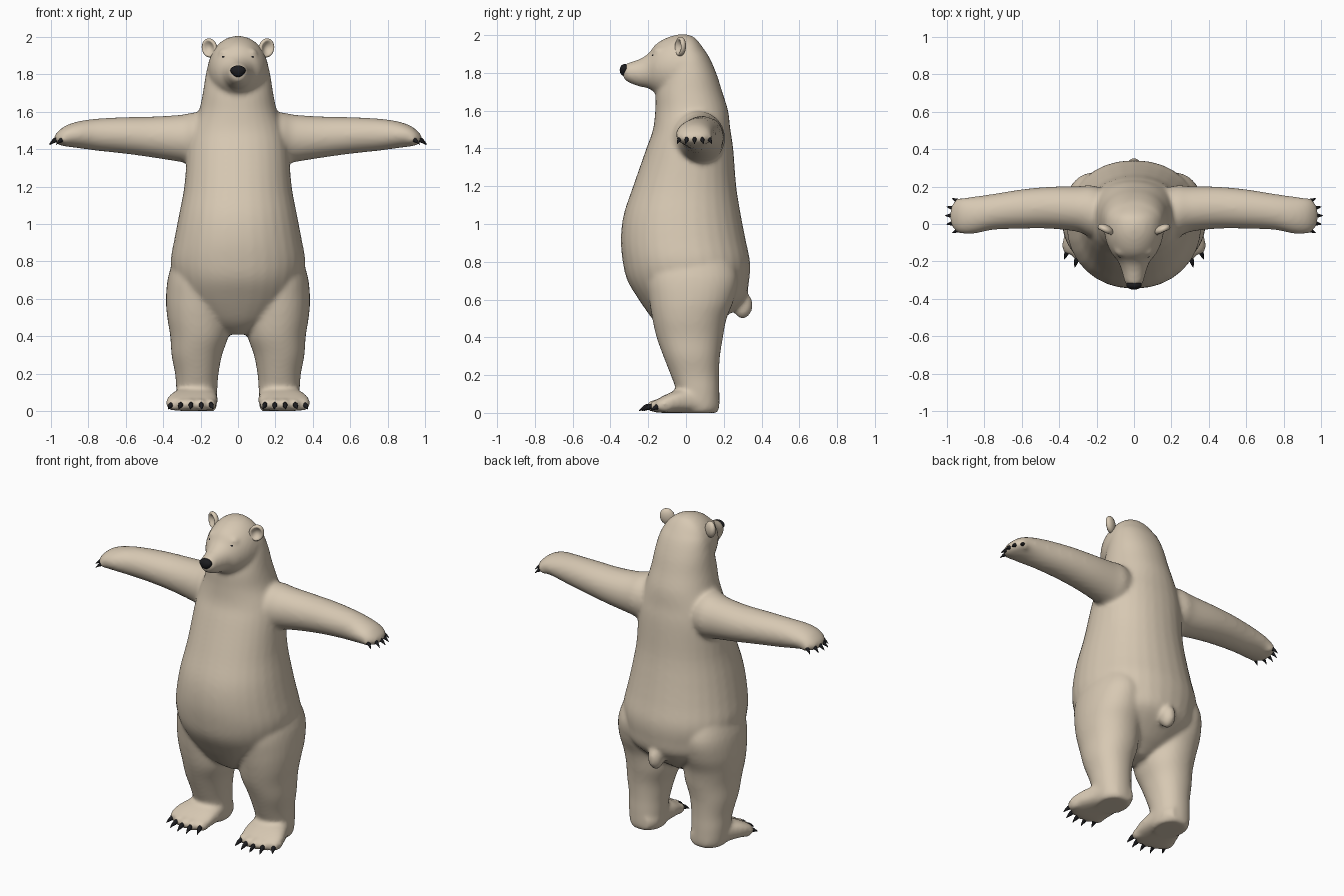
import bpy, bmesh, math
from mathutils import Vector, Matrix

cube = bpy.data.objects.get("Cube")
if cube:
    bpy.data.objects.remove(cube, do_unlink=True)


def material(name, rgb, rough):
    m = bpy.data.materials.new(name)
    m.use_nodes = True
    m.diffuse_color = (*rgb, 1)
    b = m.node_tree.nodes["Principled BSDF"]
    b.inputs["Base Color"].default_value = (*rgb, 1)
    b.inputs["Roughness"].default_value = rough
    return m


FUR = material("cream fur", (0.68, 0.58, 0.45), 0.8)
BLACK = material("black", (0.012, 0.012, 0.014), 0.5)


def spline(p, steps=4):
    """Smooth the ring list with Catmull-Rom interpolation."""
    p = [Vector(q) for q in p]
    out = []
    for i in range(len(p) - 1):
        a, b, c, d = p[max(i - 1, 0)], p[i], p[i + 1], p[min(i + 2, len(p) - 1)]
        for s in range(steps):
            t = s / steps
            out.append(0.5 * (2 * b + (c - a) * t + (2 * a - 5 * b + 4 * c - d) * t**2
                              + (3 * b - a - 3 * c + d) * t**3))
    return out + [p[-1]]


def loft(bm, axis, rings, sides=(1,), power=1.0, seg=32):
    """Rings are (position on axis, centre a, centre b, radius a, radius b)."""
    for side in sides:
        loops = []
        for t, a, b, ra, rb in spline(rings):
            loop = []
            for k in range(seg):
                c, s = math.cos(math.tau * k / seg), math.sin(math.tau * k / seg)
                u = a + ra * math.copysign(abs(c)**power, c)
                v = b + rb * math.copysign(abs(s)**power, s)
                x, y, z = {"x": (t, u, v), "y": (u, t, v), "z": (u, v, t)}[axis]
                loop.append(bm.verts.new((x * side, y, z)))
            loops.append(loop)
        faces = [bm.faces.new(loops[0]), bm.faces.new(loops[-1])]
        for l, m in zip(loops, loops[1:]):
            for k in range(seg):
                n = (k + 1) % seg
                faces.append(bm.faces.new((l[k], l[n], m[n], m[k])))
        bmesh.ops.recalc_face_normals(bm, faces=faces)


def ball(bm, centre, radii, sides=(1,), turn=0.0):
    for side in sides:
        x, y, z = centre
        bmesh.ops.create_uvsphere(
            bm, u_segments=24, v_segments=16, radius=1,
            matrix=Matrix.Translation((x * side, y, z))
            @ Matrix.Rotation(turn * side, 4, "Z") @ Matrix.Diagonal((*radii, 1)))


def finish(name, bm, mat):
    me = bpy.data.meshes.new(name)
    bm.to_mesh(me)
    bm.free()
    me.materials.append(mat)
    ob = bpy.data.objects.new(name, me)
    bpy.context.collection.objects.link(ob)
    for p in me.polygons:
        p.use_smooth = True
    return ob


BOTH = (1, -1)
bm = bmesh.new()
# torso and neck
loft(bm, "z", [
    (0.41, 0, 0.00, 0.05, 0.07), (0.45, 0, 0.00, 0.14, 0.13), (0.50, 0, 0.01, 0.21, 0.19),
    (0.60, 0, 0.03, 0.31, 0.28), (0.70, 0, 0.012, 0.345, 0.322), (0.80, 0, 0.002, 0.36, 0.337),
    (0.92, 0, -0.015, 0.34, 0.33), (1.05, 0, -0.02, 0.315, 0.31), (1.20, 0, -0.007, 0.287, 0.273),
    (1.40, 0, 0.02, 0.27, 0.23), (1.50, 0, 0.03, 0.25, 0.205), (1.60, 0, 0.03, 0.21, 0.193),
    (1.70, 0, 0.017, 0.188, 0.175), (1.80, 0, 0.015, 0.172, 0.145), (1.90, 0, 0.005, 0.145, 0.108),
    (1.97, 0, -0.01, 0.09, 0.06)], power=0.93)
# head and muzzle
loft(bm, "y", [
    (-0.335, 0, 1.805, 0.025, 0.03), (-0.31, 0, 1.802, 0.05, 0.05), (-0.25, 0, 1.80, 0.066, 0.072),
    (-0.20, 0, 1.81, 0.086, 0.092), (-0.16, 0, 1.822, 0.118, 0.13), (-0.10, 0, 1.825, 0.147, 0.162),
    (-0.03, 0, 1.825, 0.16, 0.18), (0.04, 0, 1.82, 0.155, 0.172), (0.10, 0, 1.79, 0.13, 0.13)])
# arms
loft(bm, "x", [
    (0.10, 0.05, 1.45, 0.12, 0.13), (0.22, 0.065, 1.455, 0.14, 0.142), (0.30, 0.08, 1.457, 0.122, 0.127),
    (0.45, 0.087, 1.464, 0.112, 0.110), (0.60, 0.08, 1.473, 0.105, 0.098), (0.75, 0.065, 1.477, 0.096, 0.086),
    (0.85, 0.048, 1.477, 0.099, 0.072), (0.92, 0.043, 1.470, 0.094, 0.056),
    (0.96, 0.045, 1.460, 0.075, 0.036), (0.98, 0.045, 1.457, 0.04, 0.015)], BOTH)
# legs
loft(bm, "z", [
    (0.00, 0.215, 0.065, 0.09, 0.10), (0.03, 0.217, 0.065, 0.104, 0.112), (0.12, 0.22, 0.062, 0.11, 0.115),
    (0.20, 0.22, 0.047, 0.116, 0.128), (0.30, 0.22, 0.03, 0.135, 0.15), (0.40, 0.207, 0.02, 0.155, 0.176),
    (0.50, 0.212, 0.018, 0.166, 0.197), (0.60, 0.215, 0.03, 0.17, 0.225),
    (0.72, 0.215, 0.035, 0.158, 0.24), (0.85, 0.20, 0.03, 0.13, 0.20)], BOTH, 0.93)
# feet and toe bumps
loft(bm, "y", [
    (0.17, 0.21, 0.05, 0.06, 0.045), (0.12, 0.213, 0.055, 0.096, 0.055), (0.02, 0.225, 0.065, 0.115, 0.065),
    (-0.06, 0.24, 0.058, 0.132, 0.058), (-0.12, 0.25, 0.045, 0.135, 0.045),
    (-0.16, 0.25, 0.035, 0.12, 0.033)], BOTH, 0.75)
TOES = [(0.148, -0.155), (0.198, -0.178), (0.25, -0.180), (0.302, -0.165), (0.35, -0.125)]
for x, y in TOES:
    ball(bm, (x, y + 0.015, 0.036), (0.031, 0.045, 0.034), BOTH)
# finger bumps
FINGERS = [(0.935, -0.025, -0.45), (0.962, 0.008, -0.2), (0.968, 0.045, 0), (0.96, 0.082, 0.2),
           (0.935, 0.115, 0.45)]
for x, y, turn in FINGERS:
    ball(bm, (x - 0.02, y, 1.452), (0.04, 0.02, 0.026), BOTH, turn)
# tail and brows
ball(bm, (0, 0.30, 0.57), (0.045, 0.053, 0.072))
ball(bm, (0.07, -0.142, 1.915), (0.035, 0.03, 0.022), BOTH)
body = finish("body", bm, FUR)
remesh = body.modifiers.new("fuse", "REMESH")
remesh.mode = "VOXEL"
remesh.voxel_size = 0.012
remesh.use_smooth_shade = True
relax = body.modifiers.new("relax", "SMOOTH")
relax.factor = 0.5
relax.iterations = 9

# ears, hollowed at the front
for side, label in ((1, "left"), (-1, "right")):
    bm = bmesh.new()
    ball(bm, (0, 0, 0), (0.044, 0.026, 0.052))
    for v in bm.verts:
        r = math.hypot(v.co.x / 0.044, v.co.z / 0.052)
        if v.co.y < 0 and r < 0.8:
            v.co.y += 0.034 * (1 - (r / 0.8)**2)
    bm.transform(Matrix.Translation((0.152 * side, -0.03, 1.94))
                 @ Matrix.Rotation(0.45 * side, 4, "Z") @ Matrix.Rotation(0.3 * side, 4, "Y"))
    finish(label + "_ear", bm, FUR)

# nose, wider at the top
bm = bmesh.new()
ball(bm, (0, 0, 0), (0.04, 0.026, 0.032))
for v in bm.verts:
    v.co.x *= 1 + 9 * min(v.co.z, 0.01)
bm.transform(Matrix.Translation((0, -0.325, 1.815)))
finish("nose", bm, BLACK)

# eyes
bm = bmesh.new()
ball(bm, (0.073, -0.168, 1.892), (0.015, 0.012, 0.009), BOTH, 0.5)
finish("eyes", bm, BLACK)


def claw(bm, base, heading, length, width, droop):
    """Tapered, down-curved claw; heading is its angle in the xy plane."""
    new = bmesh.ops.create_uvsphere(bm, u_segments=10, v_segments=8, radius=1,
                                    matrix=Matrix.Rotation(math.pi / 2, 4, "Y"))["verts"]
    for v in new:
        t = (v.co.x + 1) / 2
        taper = width * (1.3 - t)
        v.co = Vector((t * length, v.co.y * taper, v.co.z * taper * 1.2 - droop * t * t))
    bmesh.ops.transform(bm, verts=new, matrix=Matrix.Translation(base)
                        @ Matrix.Rotation(heading, 4, "Z"))


# claws
for side, label in ((1, "left"), (-1, "right")):
    bm = bmesh.new()
    for i, (x, y) in enumerate(TOES):
        claw(bm, (x, y - 0.008, 0.036), -math.pi / 2 + (i - 1.5) * 0.16, 0.062, 0.014, 0.026)
    foot = bm
    hand = bmesh.new()
    for x, y, turn in FINGERS:
        claw(hand, (x - 0.01, y, 1.455), turn, 0.052, 0.013, 0.032)
    for mesh, part in ((foot, "_foot_claws"), (hand, "_hand_claws")):
        if side < 0:
            mesh.transform(Matrix.Diagonal((-1, 1, 1, 1)))
            bmesh.ops.reverse_faces(mesh, faces=mesh.faces)
        finish(label + part, mesh, BLACK)
